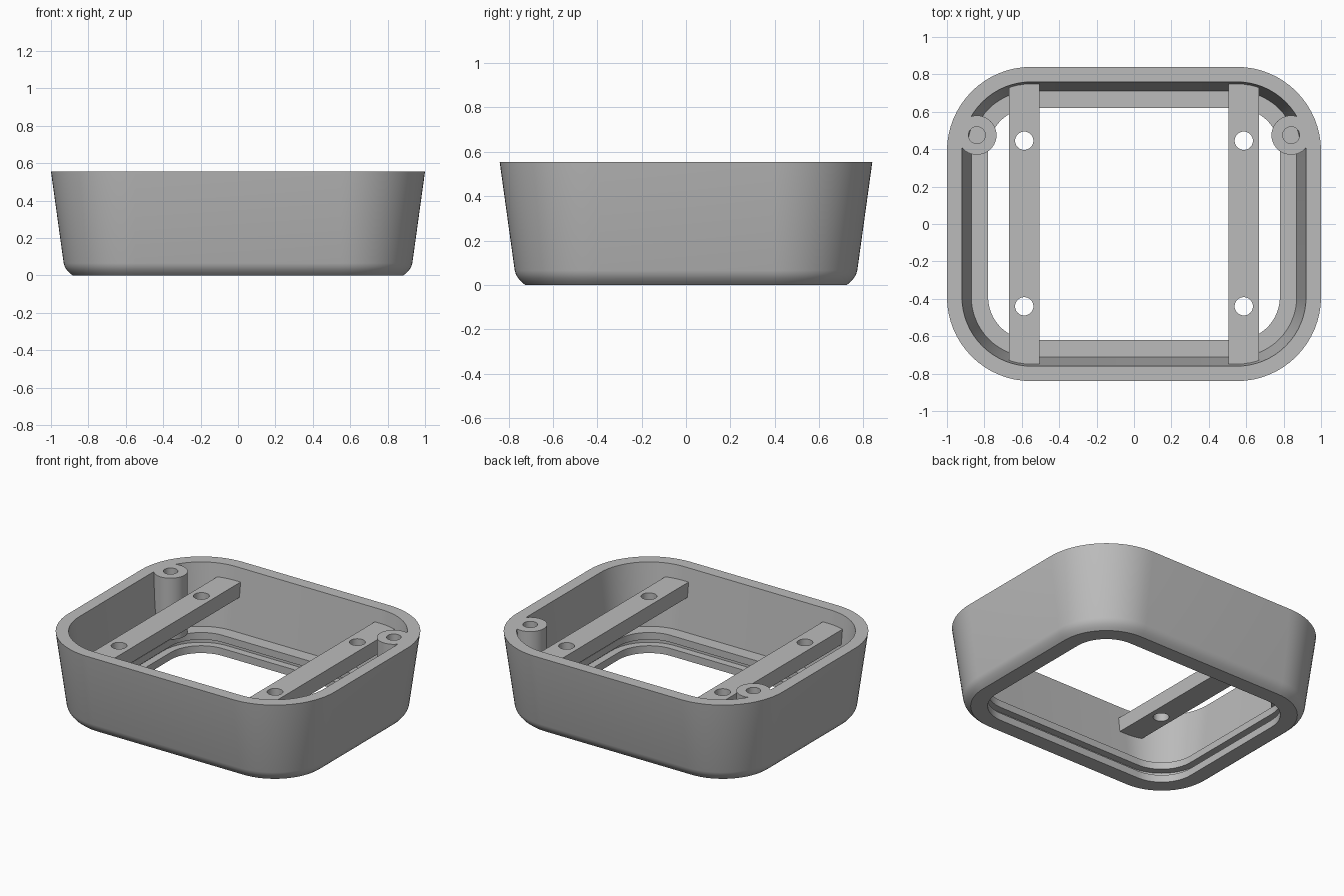
import bpy, bmesh, math

if "Cube" in bpy.data.objects:
    bpy.data.objects.remove(bpy.data.objects["Cube"])

grey = bpy.data.materials.new("plain grey")
grey.diffuse_color = (0.5, 0.5, 0.5, 1)
grey.use_nodes = True
grey.node_tree.nodes["Principled BSDF"].inputs["Base Color"].default_value = grey.diffuse_color

CX, CY = 0.55, 0.39      # corner arc centres
H = 0.555                # overall height
LEDGE = 0.14             # top of the inner ledge


def finish(name, bm):
    bmesh.ops.recalc_face_normals(bm, faces=bm.faces)
    me = bpy.data.meshes.new(name)
    bm.to_mesh(me)
    bm.free()
    me.materials.append(grey)
    ob = bpy.data.objects.new(name, me)
    bpy.context.collection.objects.link(ob)
    return ob


def smooth(ob):
    bpy.ops.object.select_all(action='DESELECT')
    ob.select_set(True)
    bpy.context.view_layer.objects.active = ob
    bpy.ops.object.shade_smooth_by_angle(angle=math.radians(25))


def rounded_ring(r, z, n=16):
    pts = []
    for q, (sx, sy) in enumerate([(1, 1), (-1, 1), (-1, -1), (1, -1)]):
        for i in range(n + 1):
            a = math.pi / 2 * (q + i / n)
            pts.append((sx * CX + r * math.cos(a), sy * CY + r * math.sin(a), z))
    return pts


def circle(x, y, r, z, n=40):
    return [(x + r * math.cos(2 * math.pi * i / n),
             y + r * math.sin(2 * math.pi * i / n), z) for i in range(n)]


def bridge(bm, rings, closed=False):
    loops = [[bm.verts.new(p) for p in ring] for ring in rings]
    pairs = list(zip(loops, loops[1:]))
    if closed:
        pairs.append((loops[-1], loops[0]))
    for a, b in pairs:
        for i in range(len(a)):
            j = (i + 1) % len(a)
            bm.faces.new((a[i], a[j], b[j], b[i]))
    return loops


# Tapered housing: one wall section swept round the rounded rectangle
section = [(0.335, 0), (0.352, 0.014), (0.366, 0.03), (0.376, 0.046), (0.382, 0.065),
           (0.45, H), (0.37, H), (0.32, LEDGE),      # outer wall, rim, inner wall
           (0.23, LEDGE), (0.23, 0.092),             # upper lip
           (0.28, 0.092), (0.28, 0.05),              # panel groove
           (0.23, 0.05), (0.23, 0)]                  # lower lip
bm = bmesh.new()
bridge(bm, [rounded_ring(r, z) for r, z in section], closed=True)
smooth(finish("housing", bm))

# Screw posts merged into the two rear corners, with blind bores
for side, label in ((-1, "left"), (1, "right")):
    x, y = side * 0.84, 0.475
    bm = bmesh.new()
    loops = bridge(bm, [circle(x, y, 0.105, LEDGE - 0.002), circle(x, y, 0.105, H),
                        circle(x, y, 0.045, H), circle(x, y, 0.045, 0.33)])
    bm.faces.new(loops[0])
    bm.faces.new(loops[-1])
    # keep the post inside the sloping outer wall
    for v in loops[0]:
        dx, dy = abs(v.co.x) - CX, v.co.y - CY
        k = min(1, 0.36 / math.hypot(dx, dy))
        v.co.x = side * (CX + dx * k)
        v.co.y = CY + dy * k
    smooth(finish("screw_post_" + label, bm))

# Cross bars with two through holes each, ends following the corner curve
BOT, TOP, R = 0.365, 0.465, 0.363
for side, label in ((-1, "left"), (1, "right")):
    xs = [0.505, 0.55, 0.58, 0.61, 0.64, 0.667]
    end = [(x, CY + math.sqrt(R * R - max(0, x - CX) ** 2)) for x in xs]
    outline = end + [(x, -y) for x, y in reversed(end)]
    bm = bmesh.new()
    loops = bridge(bm, [[(side * x, y, z) for x, y in outline] for z in (BOT, TOP)])
    for loop in loops:
        bm.faces.new(loop)
    bar = finish("cross_bar_" + label, bm)

    bm = bmesh.new()
    for y in (-0.44, 0.445):
        loops = bridge(bm, [circle(side * 0.587, y, 0.049, z) for z in (BOT - 0.1, TOP + 0.1)])
        for loop in loops:
            bm.faces.new(loop)
    cutter = finish("hole_cutter_" + label, bm)
    mod = bar.modifiers.new("holes", 'BOOLEAN')
    mod.operation = 'DIFFERENCE'
    mod.solver = 'EXACT'
    mod.object = cutter
    bpy.context.view_layer.objects.active = bar
    bpy.ops.object.modifier_apply(modifier=mod.name)
    bpy.data.objects.remove(cutter, do_unlink=True)
    smooth(bar)
